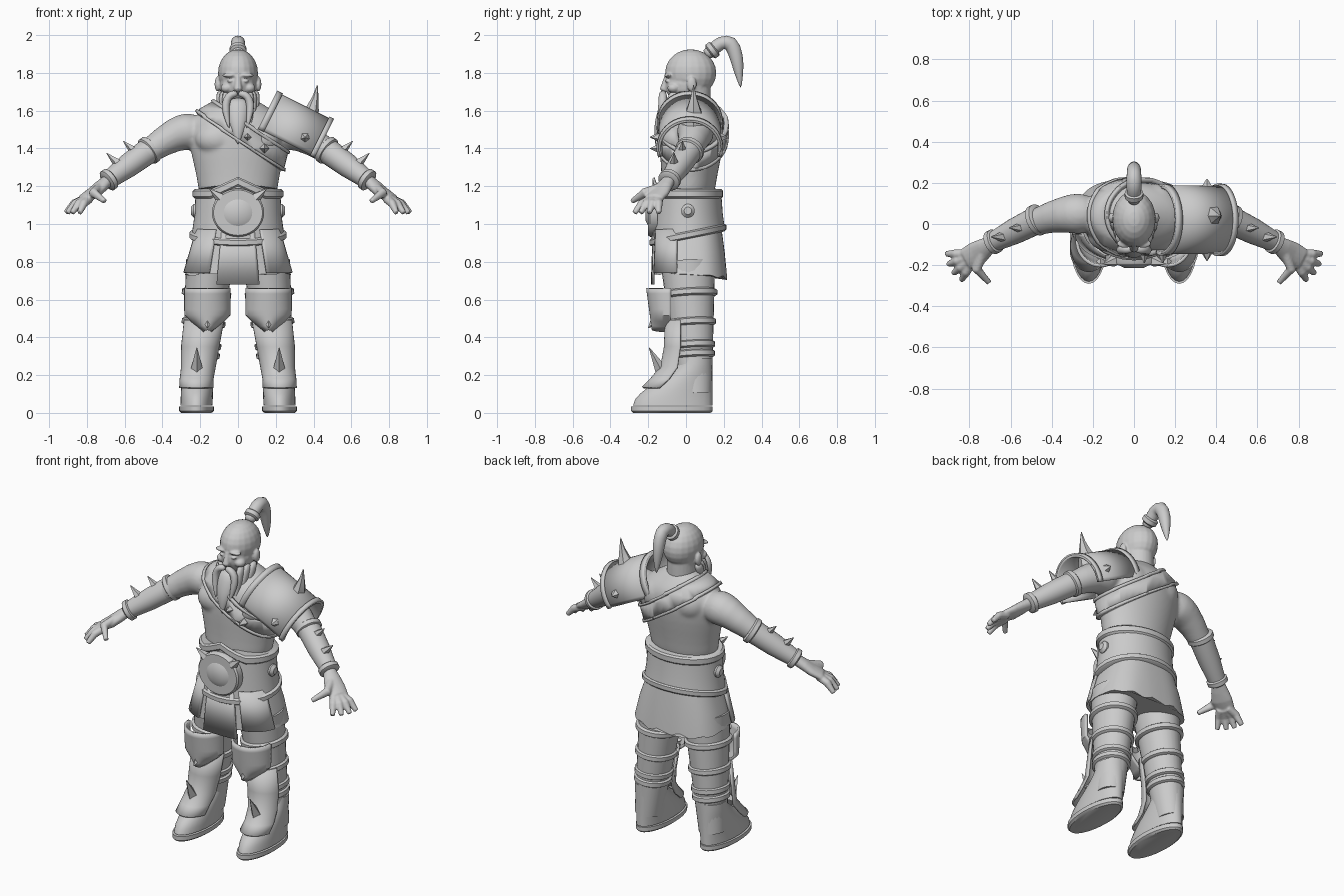
import bpy, bmesh
from math import sin, cos, radians, copysign
from mathutils import Vector, Matrix

default_cube = bpy.data.objects.get("Cube")
if default_cube:
    bpy.data.objects.remove(default_cube)

grey = bpy.data.materials.new("plain_grey")
grey.use_nodes = True
grey.diffuse_color = (.6, .6, .6, 1)
for node in grey.node_tree.nodes:
    if node.type == 'BSDF_PRINCIPLED':
        node.inputs["Base Color"].default_value = grey.diffuse_color

X, Y, Z = Vector((1, 0, 0)), Vector((0, 1, 0)), Vector((0, 0, 1))


def tube(bm, points, radii, depths=None, ref=None, sides=28, arc=None, power=1):
    """Skin elliptical sections along points: level ones, or across the path if ref is given.
    A power below one makes the sections boxier."""
    points = [Vector(p) for p in points]
    depths = depths or radii
    count = sides + 1 if arc else sides
    start, end = arc or (0, 360)
    rings = []
    for i, (point, radius, depth) in enumerate(zip(points, radii, depths)):
        ahead, behind = points[min(i + 1, len(points) - 1)], points[max(i - 1, 0)]
        along = (ahead - behind).normalized() if ref else Z
        across = (ref or Y).cross(along).normalized()
        outward = along.cross(across)
        ring = []
        for j in range(count):
            angle = radians(start + (end - start) * j / sides)
            u, v = (copysign(abs(w) ** power, w) for w in (cos(angle), sin(angle)))
            ring.append(bm.verts.new(point + across * radius * u + outward * depth * v))
        rings.append(ring)
    for low, high in zip(rings, rings[1:]):
        for j in range(sides):
            k = (j + 1) % count
            bm.faces.new((low[j], low[k], high[k], high[j]))
    if not arc:
        bm.faces.new(rings[0])
        bm.faces.new(rings[-1])


def ball(bm, centre, size):
    placement = Matrix.LocRotScale(Vector(centre), None, Vector(size))
    bmesh.ops.create_uvsphere(bm, u_segments=20, v_segments=12, radius=1, matrix=placement)


def spike(bm, base, tip, radius, sides=5):
    tube(bm, [base, tip], [radius, .002], ref=X if base[0] == tip[0] else Y, sides=sides)


def cuff(bm, start, end, t, radius, flat=1, half=.02, ref=Y):
    """Rounded band around the line from start to end."""
    middle, step = start.lerp(end, t), (end - start).normalized() * half
    radii = [radius - .012, radius, radius, radius - .012]
    tube(bm, [middle + step * k for k in (-1, -.6, .6, 1)], radii, [r * flat for r in radii], ref)


def mirror_copy(bm):
    """Repeat everything built so far on the other side."""
    copy = bmesh.ops.duplicate(bm, geom=bm.verts[:] + bm.edges[:] + bm.faces[:])["geom"]
    verts = [g for g in copy if isinstance(g, bmesh.types.BMVert)]
    bmesh.ops.scale(bm, vec=(-1, 1, 1), verts=verts)


def finish(name, bm, subdivide=0, thickness=0, voxel=0, soften=4):
    bmesh.ops.recalc_face_normals(bm, faces=bm.faces[:])
    for face in bm.faces:
        face.smooth = True
    for edge in bm.edges:
        edge.smooth = bool(subdivide) or edge.calc_face_angle(0) < .7
    mesh = bpy.data.meshes.new(name)
    bm.to_mesh(mesh)
    bm.free()
    mesh.materials.append(grey)
    part = bpy.data.objects.new(name, mesh)
    bpy.context.collection.objects.link(part)
    if subdivide:
        modifier = part.modifiers.new("subdivide", 'SUBSURF')
        modifier.levels = modifier.render_levels = subdivide
    if thickness:
        modifier = part.modifiers.new("thickness", 'SOLIDIFY')
        modifier.thickness, modifier.offset = thickness, 1
    if voxel:
        modifier = part.modifiers.new("blend", 'REMESH')
        modifier.mode, modifier.voxel_size, modifier.use_smooth_shade = 'VOXEL', voxel, True
        modifier = part.modifiers.new("soften", 'SMOOTH')
        modifier.factor, modifier.iterations = .5, soften


def add_torso(bm):
    heights = [1.1, 1.2, 1.3, 1.4, 1.5, 1.56, 1.6, 1.64, 1.67]
    widths = [.2, .21, .23, .255, .265, .24, .19, .12, .08]
    tube(bm, [(0, .07 * (z - 1), z) for z in heights], widths,
         [.02 + .58 * w for w in widths], sides=40)


# Chest strap: slabs of the torso surface, with raised borders
slope = Vector((.56, 0, .83)).normalized()
strap_parts = {"chest_strap": (1.2, 1.28, .016), "strap_lower_border": (1.19, 1.205, .024),
               "strap_upper_border": (1.28, 1.295, .024)}
for name, (low, high, thickness) in strap_parts.items():
    bm = bmesh.new()
    add_torso(bm)
    for distance, side in ((low, -1), (high, 1)):
        bmesh.ops.bisect_plane(bm, geom=bm.verts[:] + bm.edges[:] + bm.faces[:], clear_outer=True,
                               plane_co=slope * distance, plane_no=slope * side)
    finish(name, bm, thickness=thickness)
bm = bmesh.new()
for x, z in ((.05, 1.46), (.14, 1.4)):
    spike(bm, (x, -.14, z), (x, -.19, z), .026, sides=4)
finish("strap_studs", bm)

# Body: arms, muscles and torso blended together
shoulder, biceps = Vector((.18, .05, 1.5)), Vector((.33, .05, 1.48))
elbow, wrist = Vector((.47, .02, 1.39)), Vector((.69, -.09, 1.23))
bm = bmesh.new()
tube(bm, [shoulder, shoulder.lerp(biceps, .6), biceps, elbow, wrist], [.08, .105, .09, .065, .035], ref=Z)
ball(bm, (.11, -.05, 1.45), (.12, .09, .09))
ball(bm, (.1, .11, 1.5), (.11, .09, .1))
mirror_copy(bm)
add_torso(bm)
finish("body", bm, subdivide=1, voxel=.01, soften=8)

# Hands with four fanned fingers and a thumb
palm = Vector((.765, -.145, 1.165))
bm = bmesh.new()
tube(bm, [wrist, wrist.lerp(palm, .5), palm, palm + Vector((.05, -.025, -.03))],
     [.035, .05, .062, .055], [.032, .032, .03, .024], ref=Z, sides=16)
for i in range(4):
    turn = radians(-20 * i)
    reach = Vector((cos(turn), sin(turn), -.72)) * .148
    tube(bm, [palm + reach * .3, palm + reach * .7 + Z * .018, palm + reach], [.024, .022, .014],
         ref=Z, sides=12)
tube(bm, [wrist.lerp(palm, .5), palm - Y * .075, (.705, -.285, 1.12)], [.028, .025, .014], ref=Z, sides=12)
mirror_copy(bm)
finish("hands", bm, voxel=.006, soften=3)

# Forearm guards with cuffs and spikes
bm = bmesh.new()
tube(bm, [elbow, elbow.lerp(wrist, .5), wrist], [.068, .063, .048], ref=Z)
cuff(bm, elbow, wrist, 0, .077, ref=Z)
cuff(bm, elbow, wrist, .97, .06, ref=Z)
for t in (.35, .75):
    foot = elbow.lerp(wrist, t) + Z * .05
    spike(bm, foot, foot + Vector((.06, 0, .055)), .028)
mirror_copy(bm)
finish("forearm_guards", bm)

# Head: ears, brow, eyes and cheeks, then skull, jaw, neck and nose
bm = bmesh.new()
ball(bm, (.108, .03, 1.74), (.016, .026, .04))
ball(bm, (.045, -.095, 1.787), (.04, .022, .011))
ball(bm, (.04, -.098, 1.757), (.018, .014, .008))
ball(bm, (.06, -.065, 1.72), (.032, .034, .026))
mirror_copy(bm)
ball(bm, (0, .025, 1.8), (.106, .136, .125))
ball(bm, (0, .01, 1.74), (.096, .122, .11))
tube(bm, [(0, .04, 1.56), (0, .03, 1.75)], [.085, .085], [.09, .1])
tube(bm, [(0, -.1, 1.79), (0, -.117, 1.715), (0, -.11, 1.7)], [.012, .022, .016], sides=12)
finish("head", bm, voxel=.006, soften=3)

# Topknot and its tie
knot = [Vector((0, y, z)) for y, z in
        ((.1, 1.89), (.14, 1.92), (.18, 1.96), (.24, 1.97), (.27, 1.88), (.28, 1.8), (.29, 1.72))]
bm = bmesh.new()
tube(bm, knot, [.035, .032, .042, .048, .038, .025, .004], [.035, .032, .04, .036, .036, .025, .004],
     ref=X, sides=14)
finish("topknot", bm, subdivide=1)
bm = bmesh.new()
cuff(bm, knot[0], knot[1], 1, .045, ref=X)
finish("topknot_tie", bm)

# Beard: drooping moustache, jaw locks and goatee
bm = bmesh.new()
tube(bm, [(0, -.12, 1.69), (.035, -.125, 1.69), (.063, -.12, 1.66), (.068, -.13, 1.6), (.045, -.15, 1.5)],
     [.016, .022, .024, .022, .004], ref=Y, sides=12)
for i in range(3):
    tip = Vector((.065 + .015 * i, .04 * i - .12, 1.48 + .04 * i))
    root = Vector((tip.x, tip.y + .06, 1.71))
    tube(bm, [root, root.lerp(tip, .4), tip], [.02, .024, .003], [.03, .036, .004], sides=10)
mirror_copy(bm)
tube(bm, [(0, -.08, 1.67), (0, -.1, 1.62), (0, -.125, 1.55), (0, -.14, 1.49), (0, -.155, 1.42)],
     [.055, .065, .055, .035, .004], [.04, .045, .04, .03, .004], sides=16)
finish("beard", bm, subdivide=1)

# Shoulder guard on the left arm, with rims and spikes
inner, outer = Vector((.13, .02, 1.55)), Vector((.43, .02, 1.4))
bm = bmesh.new()
for start, end, radius in ((0, 1, .153), (0, .1, .16), (.92, 1, .162)):
    tube(bm, [inner.lerp(outer, start), inner.lerp(outer, end)], [radius, radius], ref=Z, arc=(-18, 198))
finish("shoulder_guard", bm, thickness=.014)
bm = bmesh.new()
tube(bm, [(.36, .04, 1.54), (.395, .04, 1.61), (.41, .04, 1.67), (.42, .04, 1.735)],
     [.06, .035, .017, .002], [.075, .04, .018, .002], ref=Y, sides=6)
for side in (-1, 1):
    foot = inner.lerp(outer, .75) + Vector((0, .15 * side, .02))
    spike(bm, foot, foot + Y * .05 * side, .035)
finish("shoulder_spikes", bm)

# Wide belt with rolled edges and a raised front peak
belt_low, belt_high = Vector((0, .01, .94)), Vector((0, .01, 1.16))
bm = bmesh.new()
tube(bm, [belt_low, belt_low.lerp(belt_high, .5), belt_high], [.245, .23, .225], [.195, .185, .177], sides=48)
cuff(bm, belt_low, belt_high, 0, .258, flat=.79)
cuff(bm, belt_low, belt_high, 1, .24, flat=.78, half=.025)
for vert in bm.verts:
    if vert.co.z < 1:
        vert.co.z += .2 * vert.co.y
    elif vert.co.z > 1.1 and vert.co.y < 0:
        vert.co.z += .065 * max(0, 1 - abs(vert.co.x) / .14)
finish("belt", bm)

# Buckle disc, its horns and the side rivets
bm = bmesh.new()
tube(bm, [(.2, .01, 1.07), (.235, .01, 1.07), (.25, .01, 1.07)], [.036, .036, .02], ref=Z, sides=18)
spike(bm, (.095, -.18, 1.14), (.15, -.195, 1.185), .03)
mirror_copy(bm)
radii = [.128, .128, .12, .105, .098, .07, .04]
tube(bm, [(0, y, 1.06) for y in (-.15, -.19, -.2, -.2, -.19, -.2, -.215)],
     [r * 1.08 for r in radii], radii, ref=Z, sides=40)
finish("buckle_and_rivets", bm)

# Skirt with a wavy hem, longer at the back, and the hanging panels over it
bm = bmesh.new()
tube(bm, [(0, .025, .735), (0, .02, .85), (0, .015, 1)], [.28, .252, .2], [.193, .185, .17], sides=64, power=.75)
for vert in bm.verts:
    if vert.co.z < .75:
        vert.co.z += .012 * sin(vert.co.x * 45) * cos(vert.co.y * 30) - .1 * max(0, vert.co.y)
finish("skirt", bm)
panels = {"front": (-107, -73, .68), "left": (-65, -12, .74), "right": (-168, -115, .74)}
for name, (start, end, hem) in panels.items():
    bm = bmesh.new()
    tube(bm, [(0, .01, hem), (0, .01, .97)], [.283, .215], [.184, .175], sides=12, arc=(start, end), power=.75)
    finish(name + "_skirt_panel", bm, thickness=.012)

# Legs and their straps
hip, ankle = Vector((.15, .01, .8)), Vector((.22, .05, .1))
bm = bmesh.new()
tube(bm, [hip, ankle], [.126, .076], [.145, .086], ref=Y)
mirror_copy(bm)
finish("legs", bm)
bm = bmesh.new()
for t, radius in ((.24, .131), (.46, .116), (.63, .106), (.7, .103)):
    cuff(bm, hip, ankle, t, radius, flat=1.12)
mirror_copy(bm)
finish("leg_straps", bm)

# Boots: the toe draws back to the ankle as the upper rises, over a sole
bm = bmesh.new()
heel, levels = .14, [i / 8 for i in range(9)]
toes = [.245 * t * t * (3 - 2 * t) - .28 for t in levels]
tube(bm, [(.22 - .01 * t, (heel + toe) / 2, .04 + .25 * t) for t, toe in zip(levels, toes)],
     [.085] * 9, [(heel - toe) / 2 for toe in toes])
tube(bm, [(.22, -.075, z) for z in (0, .01, .035)], [.08, .092, .092], [.205, .216, .216])
mirror_copy(bm)
finish("boots", bm)

# Shin plates, pointed knee guards and their spikes
bm = bmesh.new()
tube(bm, [(.22, -.13, .13), (.22, -.08, .175), (.21, -.035, .24), (.2, -.02, .35), (.18, -.02, .49)],
     [.08, .078, .08, .09, .095], [.095, .1, .09, .085, .08], arc=(-175, -5))
mirror_copy(bm)
finish("shin_plates", bm, thickness=.012)
bm = bmesh.new()
tube(bm, [(.162, -.08, .44 + .22 * t) for t in levels], [.107 * min(1, .1 + 2.5 * t) for t in levels],
     [.085 + .03 * t for t in levels], arc=(-180, 0))
mirror_copy(bm)
finish("knee_guards", bm, thickness=.016)
bm = bmesh.new()
spike(bm, (.162, -.18, .63), (.162, -.21, .66), .022, sides=4)
spike(bm, (.162, -.17, .48), (.162, -.2, .45), .022, sides=4)
spike(bm, (.218, -.125, .215), (.218, -.195, .345), .036, sides=4)
mirror_copy(bm)
finish("leg_spikes", bm)
